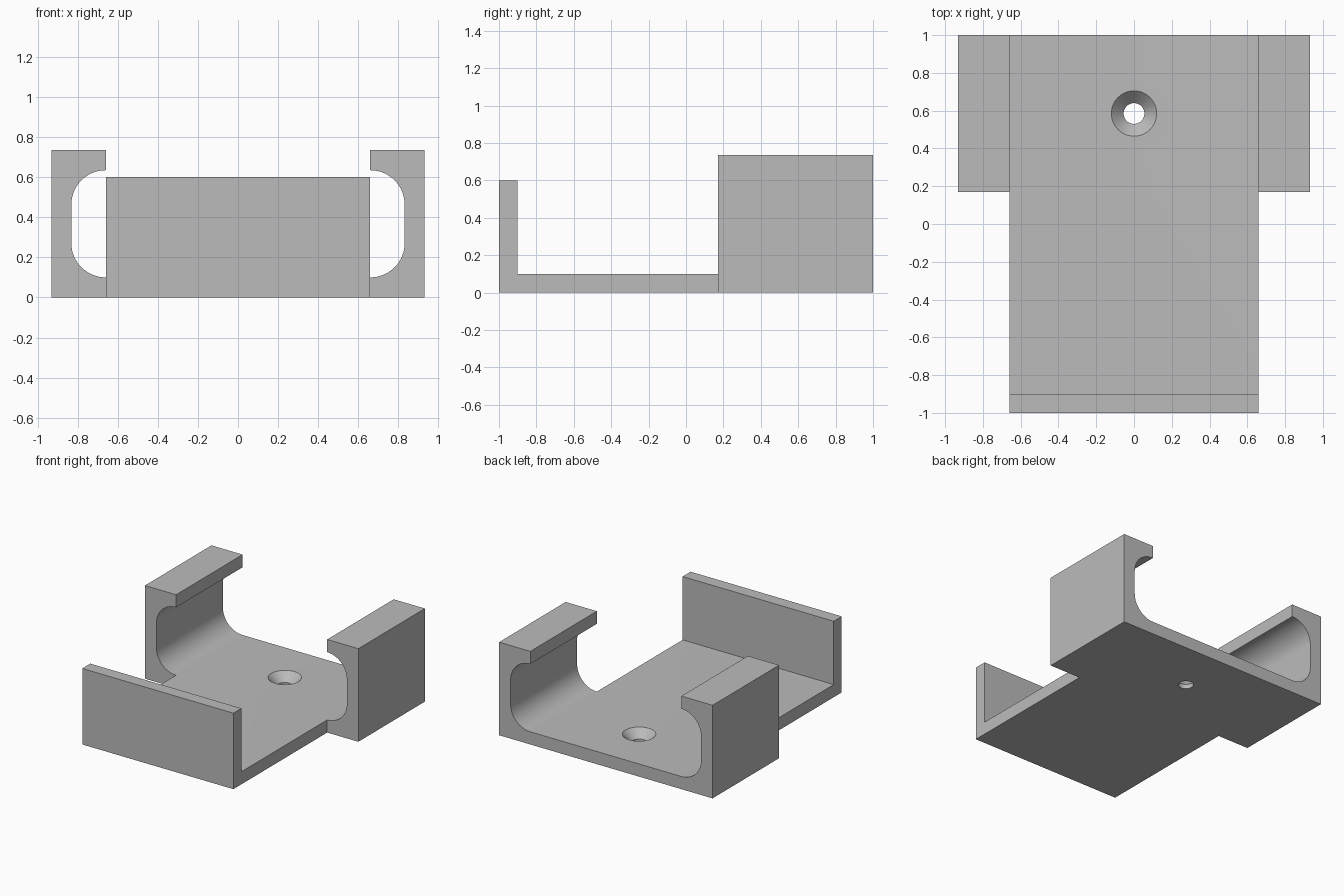
import bpy, bmesh, math

if "Cube" in bpy.data.objects:
    bpy.data.objects.remove(bpy.data.objects["Cube"])

grey = bpy.data.materials.new("plain_grey")
grey.diffuse_color = (0.5, 0.5, 0.5, 1)
grey.use_nodes = True
grey.node_tree.nodes["Principled BSDF"].inputs["Base Color"].default_value = grey.diffuse_color


def extrude_profile(name, points, offset):
    """Solid made by sweeping a closed outline along an offset."""
    bm = bmesh.new()
    face = bm.faces.new([bm.verts.new(p) for p in points])
    new = bmesh.ops.extrude_face_region(bm, geom=[face])["geom"]
    bmesh.ops.translate(bm, vec=offset, verts=[v for v in new if isinstance(v, bmesh.types.BMVert)])
    bmesh.ops.recalc_face_normals(bm, faces=bm.faces)
    mesh = bpy.data.meshes.new(name)
    bm.to_mesh(mesh)
    bm.free()
    obj = bpy.data.objects.new(name, mesh)
    obj.data.materials.append(grey)
    bpy.context.collection.objects.link(obj)
    return obj


def apply_boolean(target, other, operation):
    bpy.context.view_layer.objects.active = target
    mod = target.modifiers.new(operation, 'BOOLEAN')
    mod.operation, mod.solver, mod.object = operation, 'EXACT', other
    bpy.ops.object.modifier_apply(modifier=mod.name)
    bpy.data.objects.remove(other)


W, OUT, H, T = 0.66, 0.932, 0.735, 0.1   # plate half width, outer half width, height, thickness
R = OUT - T - W                          # inner corner radius
FRONT, BACK = 0.17, 1.0

# Cradle: C-shaped section with rounded inside corners
half = [(OUT, 0), (OUT, H), (W, H)]
half += [(W + R * math.cos(a), H - T - R + R * math.sin(a))
         for a in [math.radians(90 - 90 * i / 16) for i in range(17)]]
half += [(W + R * math.cos(a), T + R + R * math.sin(a))
         for a in [math.radians(-90 * i / 16) for i in range(17)]]
outline = half + [(-x, z) for x, z in reversed(half)]
holder = extrude_profile("holder_bracket", [(x, FRONT, z) for x, z in outline], (0, BACK - FRONT, 0))

# Front tray: floor plate with upright stop
tray = [(-1, 0), (FRONT, 0), (FRONT, T), (-0.9, T), (-0.9, 0.6), (-1, 0.6)]
plate = extrude_profile("front_tray", [(-W, y, z) for y, z in tray], (2 * W, 0, 0))
apply_boolean(holder, plate, 'UNION')

# Countersunk screw hole
hole = [(0, -0.1), (0.055, -0.1), (0.055, 0.035), (0.12, T), (0.12, 0.2), (0, 0.2)]
N = 48
bm = bmesh.new()
rings = [[bm.verts.new((r * math.cos(2 * math.pi * i / N), 0.585 + r * math.sin(2 * math.pi * i / N), z))
          for i in range(N)] for r, z in hole[1:-1]]
for a, b in zip(rings, rings[1:]):
    for i in range(N):
        j = (i + 1) % N
        bm.faces.new((a[i], a[j], b[j], b[i]))
bm.faces.new(rings[0])
bm.faces.new(rings[-1])
bmesh.ops.recalc_face_normals(bm, faces=bm.faces)
mesh = bpy.data.meshes.new("screw_hole_cutter")
bm.to_mesh(mesh)
bm.free()
cutter = bpy.data.objects.new("screw_hole_cutter", mesh)
cutter.data.materials.append(grey)
cutter.hide_render = True
bpy.context.collection.objects.link(cutter)
apply_boolean(holder, cutter, 'DIFFERENCE')

# Smooth curved surfaces, keep hard edges
bpy.ops.object.select_all(action='DESELECT')
holder.select_set(True)
bpy.context.view_layer.objects.active = holder
bpy.ops.object.shade_smooth_by_angle(angle=math.radians(30))
